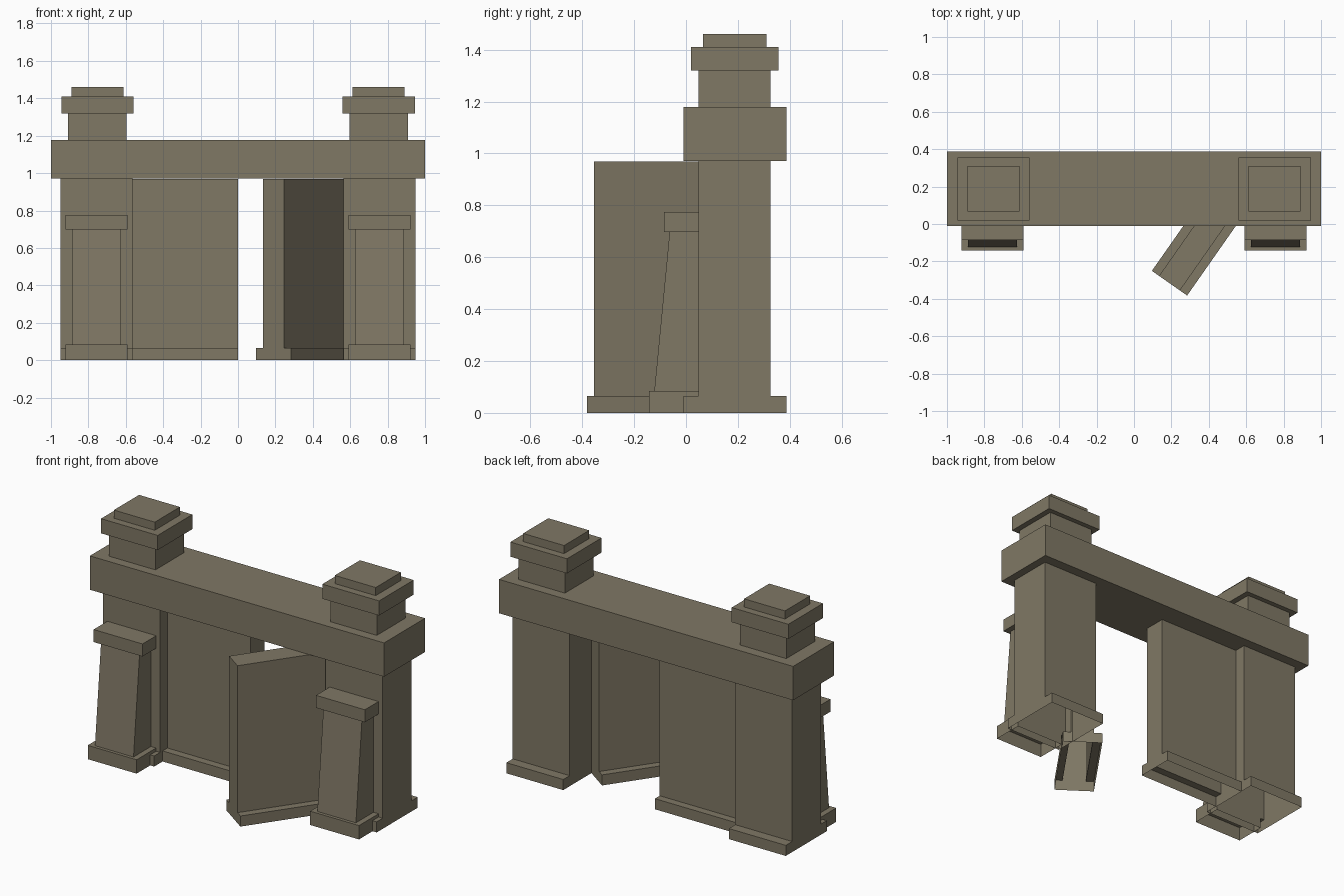
import bpy, bmesh, math
from mathutils import Matrix, Vector

if "Cube" in bpy.data.objects:
    bpy.data.objects.remove(bpy.data.objects["Cube"])

stone = bpy.data.materials.new("weathered stone")
stone.diffuse_color = (0.215, 0.188, 0.13, 1)
stone.use_nodes = True
stone.node_tree.nodes["Principled BSDF"].inputs["Base Color"].default_value = stone.diffuse_color


def stack(name, levels, bottom=True, top=True, mirror=False):
    """Shell through rectangles given as (z, x0, x1, y0, y1), from low to high."""
    bm = bmesh.new()
    rings = [[bm.verts.new(p) for p in
              ((x0, y0, z), (x1, y0, z), (x1, y1, z), (x0, y1, z))]
             for z, x0, x1, y0, y1 in levels]
    for a, b in zip(rings, rings[1:]):
        for i in range(4):
            j = (i + 1) % 4
            bm.faces.new((a[i], a[j], b[j], b[i]))
    if bottom:
        bm.faces.new(rings[0][::-1])
    if top:
        bm.faces.new(rings[-1])
    bm.normal_update()
    flat = [f for f in bm.faces if f.calc_area() < 1e-7]
    bmesh.ops.delete(bm, geom=flat, context='FACES_ONLY')
    mesh = bpy.data.meshes.new(name)
    bm.to_mesh(mesh)
    bm.free()
    mesh.materials.append(stone)
    ob = bpy.data.objects.new(name, mesh)
    bpy.context.collection.objects.link(ob)
    if mirror:
        ob.modifiers.new("mirror", 'MIRROR')
    return ob


# beam across the gate
stack("lintel", [(0.97, -1, 1, -0.01, 0.388), (1.178, -1, 1, -0.01, 0.388)])

# gate posts with a skirting front and back, hollow below
stack("gate_posts", [
    (0, 0.563, 0.95, -0.01, 0.388), (0.065, 0.563, 0.95, -0.01, 0.388),
    (0.065, 0.563, 0.95, 0.048, 0.326), (0.97, 0.563, 0.95, 0.048, 0.326)],
    bottom=False, top=False, mirror=True)

# sloping buttresses in front of the posts
base, shaft = (0.59, 0.922), (0.625, 0.887)
stack("buttresses", [
    (0, *base, -0.142, 0.048), (0.085, *base, -0.142, 0.048),
    (0.085, *shaft, -0.122, 0.048), (0.698, *shaft, -0.063, 0.048),
    (0.698, *base, -0.085, 0.048), (0.775, *base, -0.085, 0.048)],
    bottom=False, mirror=True)

# stepped finials on top
neck, cap, tip = (0.595, 0.91, 0.048, 0.326), (0.56, 0.945, 0.02, 0.356), (0.612, 0.89, 0.066, 0.31)
stack("finials", [
    (1.178, *neck), (1.32, *neck), (1.32, *cap),
    (1.41, *cap), (1.41, *tip), (1.46, *tip)],
    bottom=False, mirror=True)


# door leaves, hinged end at x = 0, running towards -x
def door(name, x0, x1):
    return stack(name, [
        (0, x0, x1, -0.115, 0.115), (0.065, x0, x1, -0.115, 0.115),
        (0.065, x0, x1, -0.068, 0.068), (0.968, x0, x1, -0.068, 0.068)],
        bottom=False)


closed = door("closed_door", 0, 0.565)
closed.location = (-0.565, 0.187, 0)
opened = door("open_door", -0.567, 0)
opened.location = (0.515, 0.148, 0)
opened.rotation_euler.z = math.radians(55)
